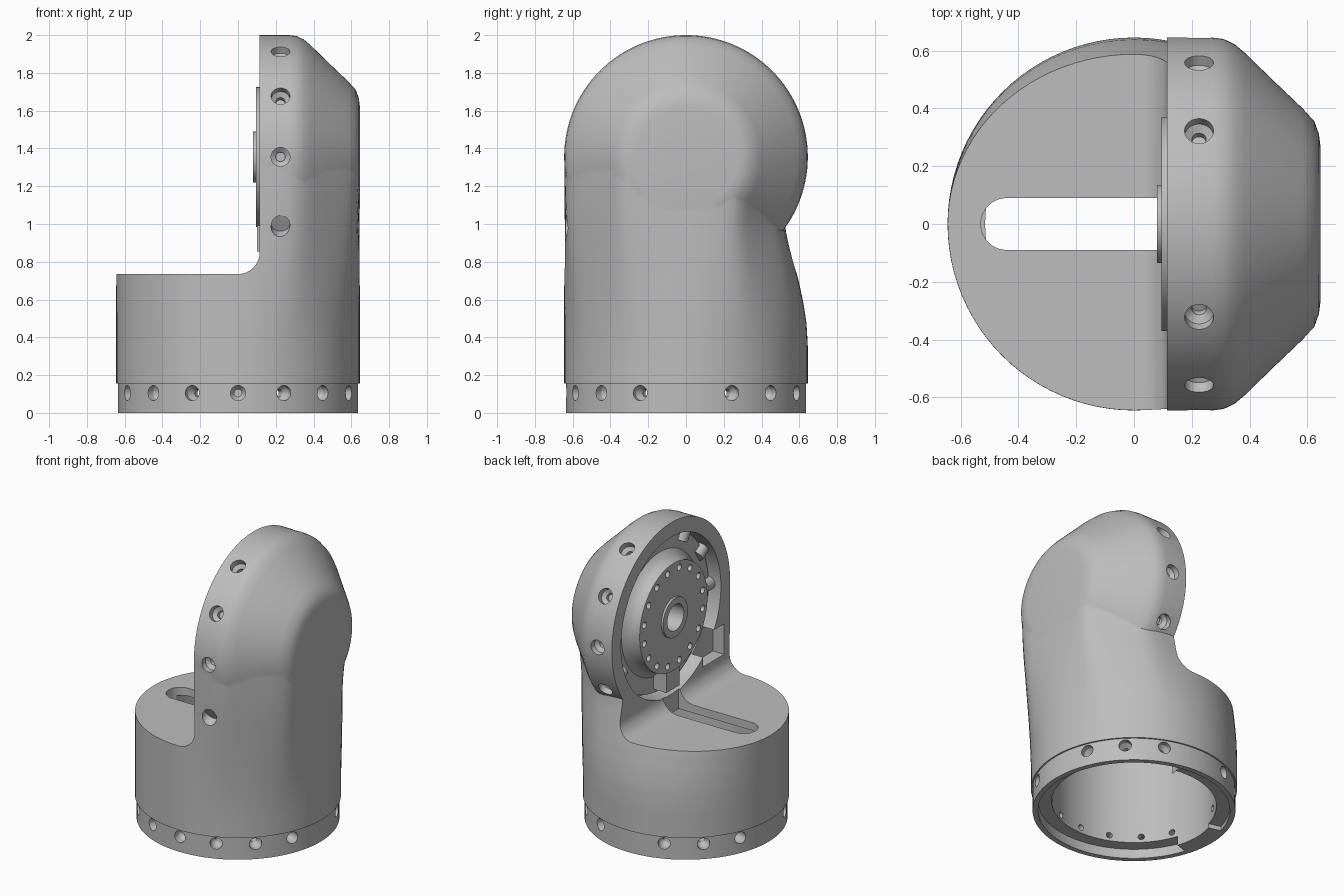
import bpy, bmesh
from math import sin, cos, pi, radians
from mathutils import Matrix, Vector

if "Cube" in bpy.data.objects:
    bpy.data.objects.remove(bpy.data.objects["Cube"])

R = 0.645            # main radius of body and head
HEAD_Z = 1.355       # height of the head axis
ALONG_X = Matrix.Translation((0, 0, HEAD_Z)) @ Matrix.Rotation(pi / 2, 4, 'Y')
ALONG_Y = Matrix.Rotation(pi / 2, 4, 'X')

grey = bpy.data.materials.new("housing_grey")
grey.use_nodes = True
grey.diffuse_color = (0.51, 0.51, 0.51, 1)
grey.node_tree.nodes["Principled BSDF"].inputs["Base Color"].default_value = grey.diffuse_color


def skin(bm, rings):
    """Join closed rings of points into a capped solid."""
    rows = [[bm.verts.new(p) for p in ring] for ring in rings]
    n = len(rows[0])
    for a, b in zip(rows, rows[1:]):
        for i in range(n):
            bm.faces.new((a[i], a[(i + 1) % n], b[(i + 1) % n], b[i]))
    bm.faces.new(rows[0][::-1])
    bm.faces.new(rows[-1])


def lathe(bm, profile, matrix=Matrix(), seg=96):
    """Turn (radius, height) points around the local z axis."""
    skin(bm, [[matrix @ Vector((r * cos(2 * pi * i / seg), r * sin(2 * pi * i / seg), h))
               for i in range(seg)] for r, h in profile])


def prism(bm, outline, low, high, matrix=Matrix()):
    skin(bm, [[matrix @ Vector((a, b, h)) for a, b in outline] for h in (low, high)])


def rect(x0, x1, y0, y1):
    return [(x0, y0), (x1, y0), (x1, y1), (x0, y1)]


def radial(origin, direction):
    return Matrix.Translation(origin) @ Vector(direction).to_track_quat('Z', 'Y').to_matrix().to_4x4()


def make(name, build):
    bm = bmesh.new()
    build(bm)
    bmesh.ops.recalc_face_normals(bm, faces=bm.faces)
    mesh = bpy.data.meshes.new(name)
    bm.to_mesh(mesh)
    bm.free()
    mesh.materials.append(grey)
    obj = bpy.data.objects.new(name, mesh)
    bpy.context.collection.objects.link(obj)
    return obj


def boolean(obj, operation, build):
    """Apply a boolean with a temporary solid."""
    tool = make("cutter", build)
    tool.hide_render = True
    mod = obj.modifiers.new("cut", 'BOOLEAN')
    mod.operation, mod.solver, mod.object = operation, 'EXACT', tool
    bpy.context.view_layer.objects.active = obj
    bpy.ops.object.modifier_apply(modifier=mod.name)
    bpy.data.objects.remove(tool)


def smooth(obj):
    bpy.ops.object.select_all(action='DESELECT')
    obj.select_set(True)
    bpy.context.view_layer.objects.active = obj
    bpy.ops.object.shade_smooth_by_angle(angle=radians(32))


# Body: round at the foot, blending into the bevelled head outline
def ease(z, a, b):
    t = min(max((z - a) / (b - a), 0), 1)
    return t * t * (3 - 2 * t)


def head_radius(a):
    c, s = cos(a), abs(sin(a))
    if c <= 0:
        return R
    walls = (s / R, c / R, (0.95 * c + s) / 0.951)
    return sum(w ** 30 for w in walls) ** (-1 / 30)


WAIST = [(0.35, 1), (0.47, 0.99), (0.58, 0.965), (0.7, 0.925), (0.8, 0.885),
         (0.9, 0.845), (0.98, 0.818), (1.06, 0.82), (1.4, 0.9)]


def waist(z):
    for (z0, k0), (z1, k1) in zip(WAIST, WAIST[1:]):
        if z0 <= z <= z1:
            return k0 + (k1 - k0) * (z - z0) / (z1 - z0)
    return 1


def body_ring(z, seg=96):
    t = ease(z, 0.25, 1.33)
    ring = []
    for i in range(seg):
        a = 2 * pi * i / seg
        r = (R + (head_radius(a) - R) * t) * (1 - 0.002 * t)
        y = r * sin(a)
        ring.append((r * cos(a), y * waist(z) if y > 0 else y, z))
    return ring


housing = make("housing", lambda bm: skin(bm, [body_ring(0.155 + 1.2 * i / 30) for i in range(31)]))

HEAD = [(R, 0.05), (R, 0.27), (0.64, 0.31), (0.622, 0.348), (0.59, 0.386), (0.5, 0.478),
        (0.4, 0.583), (0.355, 0.624), (0.31, 0.64), (0.27, R)]
boolean(housing, 'UNION', lambda bm: lathe(bm, HEAD, ALONG_X, 128))
boolean(housing, 'UNION', lambda bm: lathe(bm, [(0.635, 0), (0.635, 0.25)]))

# Open space beside the head, with a fillet at the foot of the wall
fillet = [(0.115 * sin(a), 0.85 - 0.115 * cos(a)) for a in (pi / 2 * i / 10 for i in range(11))]
boolean(housing, 'DIFFERENCE', lambda bm: prism(
    bm, [(-1, 0.735)] + fillet + [(0.115, 2.2), (-1, 2.2)], -1, 1, ALONG_Y))

# Head recess and the corner pocket below it
boolean(housing, 'DIFFERENCE', lambda bm: lathe(bm, [(0.545, 0), (0.545, 0.24)], ALONG_X))
boolean(housing, 'DIFFERENCE', lambda bm: prism(
    bm, rect(0.03, 0.2, 0.87, 1.08), 0.35, 0.58, ALONG_Y))

# Stepped bore from below: deep ledge, a shallow sector and a flush block beside it
boolean(housing, 'DIFFERENCE', lambda bm: lathe(bm, [(0.515, -0.1), (0.515, 0.68)]))


def sector(bm, start, end, depth):
    arc = [radians(start + (end - start) * i / 48) for i in range(49)]
    prism(bm, [(0.6 * cos(a), 0.6 * sin(a)) for a in arc]
          + [(0.5 * cos(a), 0.5 * sin(a)) for a in reversed(arc)], -0.1, depth)


boolean(housing, 'DIFFERENCE', lambda bm: sector(bm, 198, 438, 0.065))
boolean(housing, 'DIFFERENCE', lambda bm: sector(bm, 78, 165, 0.03))

# Cable slot with a round end
round_end = [(-0.44 - 0.09 * sin(a), 0.09 * cos(a)) for a in (pi * i / 16 for i in range(17))]
boolean(housing, 'DIFFERENCE', lambda bm: prism(
    bm, round_end + [(0.12, -0.09), (0.12, 0.09)], 0.6, 0.86))


# Screw holes around the foot and the head
def foot_holes(bm):
    for i in range(16):
        if i % 8:
            a = pi * i / 8
            lathe(bm, [(0.04, 0.7), (0.04, 0.595), (0.02, 0.565), (0.02, 0.45)],
                  radial((0, 0, 0.105), (cos(a), sin(a), 0)), 24)


HEAD_ANGLES = [radians(d) for d in (-30, 0, 30, 60, 120, 150, 180)]


def head_holes(bm):
    for a in HEAD_ANGLES:
        lathe(bm, [(0.05, 0.8), (0.05, 0.605), (0.025, 0.585), (0.025, 0.5)],
              radial((0.225, 0, HEAD_Z), (0, cos(a), sin(a))), 24)
    a = radians(210)
    lathe(bm, [(0.05, 0.9), (0.05, 0.7)], radial((0.225, 0, HEAD_Z), (0, cos(a), sin(a))), 24)


boolean(housing, 'DIFFERENCE', foot_holes)
boolean(housing, 'DIFFERENCE', head_holes)
smooth(housing)

# Drive flange inside the head: back plate, raised disc and hub
FLANGE = [(0.53, 0.26), (0.53, 0.2), (0.42, 0.2), (0.385, 0.17), (0.37, 0.13),
          (0.37, 0.095), (0.135, 0.095), (0.135, 0.08), (0.09, 0.08), (0.09, 0.25)]
flange = make("drive_flange", lambda bm: lathe(bm, FLANGE, ALONG_X))


def bolt_circle(bm):
    for i in range(16):
        a = 2 * pi * (i + 0.5) / 16
        lathe(bm, [(0.022, 0.05), (0.022, 0.16)],
              Matrix.Translation((0, 0.325 * cos(a), 0.325 * sin(a))) @ ALONG_X, 16)


boolean(flange, 'DIFFERENCE', bolt_circle)
smooth(flange)

# Connector tab under the disc
make("connector_tab", lambda bm: prism(bm, rect(0.1, 0.21, 0.855, 1.01), -0.07, 0.07, ALONG_Y))


# Screw bosses standing around the flange
def bosses(bm):
    for a in HEAD_ANGLES:
        lathe(bm, [(0.045, 0.47), (0.045, 0.56)],
              radial((0.205, 0, HEAD_Z), (0, cos(a), sin(a))), 20)


smooth(make("screw_bosses", bosses))
